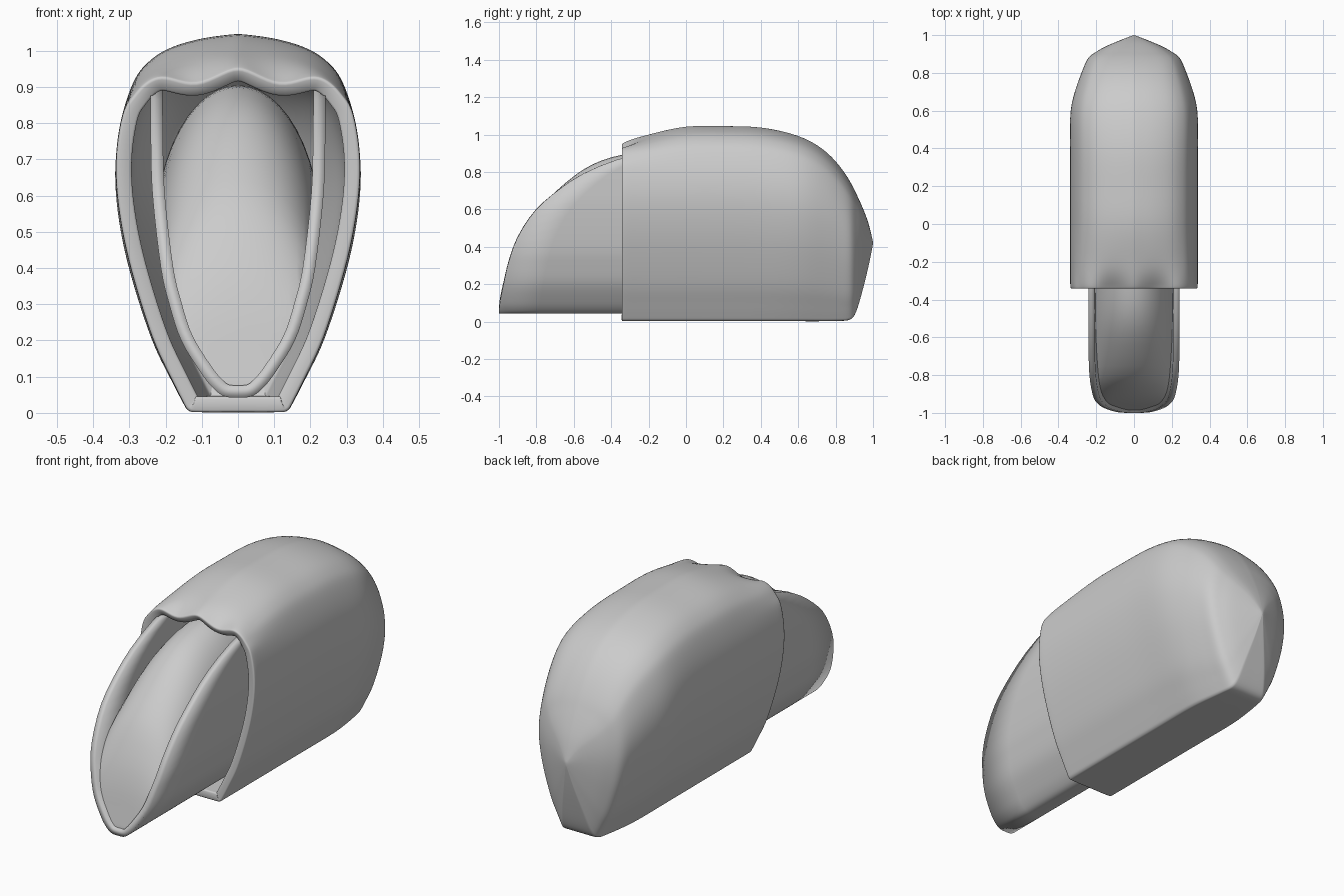
import bpy, bmesh, math
from mathutils import Vector

if "Cube" in bpy.data.objects:
    bpy.data.objects.remove(bpy.data.objects["Cube"])


def spline(pts, n):
    """Catmull-Rom samples through points of any dimension."""
    out = []
    for i in range(len(pts) - 1):
        p0, p1 = pts[max(i - 1, 0)], pts[i]
        p2, p3 = pts[i + 1], pts[min(i + 2, len(pts) - 1)]
        for k in range(n):
            t = k / n
            out.append(tuple(
                0.5 * (2 * b + (c - a) * t + (2 * a - 5 * b + 4 * c - d) * t * t
                       + (3 * b - a - 3 * c + d) * t ** 3)
                for a, b, c, d in zip(p0, p1, p2, p3)))
    return out + [tuple(pts[-1])]


def lerp_table(table, v):
    """Piecewise linear lookup in (key, value) pairs."""
    for (a, fa), (b, fb) in zip(table, table[1:]):
        if v <= b:
            return fa + (fb - fa) * max(0, (v - a) / (b - a))
    return table[-1][1]


def mirror_loop(half, closed):
    """Right-hand half profile to a full loop; points on the axis are kept once."""
    inner = half[1:-1] if closed else half[1:]
    return [(-x, z) for x, z in reversed(inner)] + list(half) if not closed \
        else list(half) + [(-x, z) for x, z in reversed(inner)]


def loft(name, rings, closed, center, cap_first=False, cap_last=False):
    bm = bmesh.new()
    vs = [[bm.verts.new(p) for p in r] for r in rings]
    n = len(rings[0])
    for a, b in zip(vs, vs[1:]):
        for i in range(n if closed else n - 1):
            j = (i + 1) % n
            bm.faces.new((a[i], a[j], b[j], b[i]))
    if cap_first:
        bm.faces.new(vs[0])
    if cap_last:
        bm.faces.new(vs[-1])
    bmesh.ops.recalc_face_normals(bm, faces=bm.faces)
    c = Vector(center)
    if sum(f.normal.dot(f.calc_center_median() - c) * f.calc_area() for f in bm.faces) < 0:
        bmesh.ops.reverse_faces(bm, faces=bm.faces)
    me = bpy.data.meshes.new(name)
    bm.to_mesh(me)
    bm.free()
    ob = bpy.data.objects.new(name, me)
    bpy.context.collection.objects.link(ob)
    return ob


def solidify(ob, t):
    m = ob.modifiers.new("wall", 'SOLIDIFY')
    m.thickness, m.offset = t, -1


def smooth(ob, angle):
    bpy.ops.object.select_all(action='DESELECT')
    ob.select_set(True)
    bpy.context.view_layer.objects.active = ob
    bpy.ops.object.shade_smooth_by_angle(angle=math.radians(angle))


# Outer shell: one cross-section swept from the open mouth to the pointed back
H = 1.045
half = spline([(0, 0.002), (.11, .002), (.137, .007), (.152, .03), (.187, .1), (.238, .21),
               (.297, .4), (.328, .55), (.338, .68), (.325, .8), (.29, .91),
               (.25, .965), (.19, 1.005), (.1, 1.032), (0, H)], 3)
section = mirror_loop(half, True)
stations = spline([  # y, width scale, bottom, top
    (-.345, .99, 0, .932), (-.325, 1, 0, .945), (-.27, 1, 0, .975), (-.18, 1, 0, 1.005),
    (0, 1, 0, H), (.2, 1, 0, H), (.4, 1, 0, 1.04), (.6, 1, 0, .995), (.73, .9, 0, .925),
    (.82, .8, .002, .835), (.88, .72, .008, .745), (.91, .6, .05, .685),
    (.94, .45, .15, .62), (.975, .2, .29, .53), (1.0, .01, .415, .425)], 2)
rings = []
for y, s, lo, hi in stations:
    ring = []
    for x, z in section:
        if y < 0:  # flatten only the roof toward the mouth, with a wavy lip
            if z > .85:
                z = .85 + (z - .85) * (hi - .85) / (H - .85)
            fade = max(0, min(1, (-.18 - y) / .15)) ** 2
            top = max(0, min(1, (z - .85) / .04))
            z += .018 * fade * top * math.cos(2 * math.pi * x / .23)
        else:
            z = lo + (hi - lo) * z / H
        ring.append((x * s, y, z))
    rings.append(ring)
shell = loft("outer_shell", rings, True, (0, .3, .5), cap_last=True)
solidify(shell, .043)
sub = shell.modifiers.new("round", 'SUBSURF')
sub.levels = sub.render_levels = 1
smooth(shell, 60)

# Inner scoop: U-shaped wall whose front is cut along a curved rim
u_half = spline([(0, .042), (.035, .045), (.065, .065), (.102, .11), (.157, .2), (.19, .3),
                 (.213, .4), (.236, .6), (.241, .75), (.242, .89)], 4)
rim = [(z, y) for y, z in spline([(-1, .042), (-.995, .1), (-.975, .2), (-.95, .31), (-.9, .45),
                                  (-.8, .6), (-.64, .735), (-.5, .815), (-.35, .872),
                                  (-.28, .89)], 4)]
u = mirror_loop(u_half, False)
rows = []
for k in range(7):
    t = k / 6
    rows.append([(x, (1 - t) * lerp_table(rim, z) + t * .3, z) for x, z in u])
scoop = loft("inner_scoop", rows, False, (0, -.3, .7))
solidify(scoop, .034)
smooth(scoop, 35)

# Domed filler inside the scoop, kept within the scoop walls
width = [(z, x) for x, z in u_half]
rings = []
for y, top in spline([(-.985, .075), (-.97, .15), (-.94, .29), (-.89, .43), (-.8, .588),
                      (-.64, .745), (-.5, .84), (-.35, .89), (-.2, .905), (.25, .9)], 3):
    lo = .06
    mid, r = (top + lo) / 2, (top - lo) / 2
    ring = []
    for i in range(48):
        a = 2 * math.pi * i / 48
        z = mid + r * math.sin(a)
        x = .23 * math.cos(a)
        lim = max(.005, lerp_table(width, z) - .018)
        ring.append((max(-lim, min(lim, x)), y, z))
    rings.append(ring)
dome = loft("domed_filler", rings, True, (0, -.3, .4), True, True)
smooth(dome, 50)
